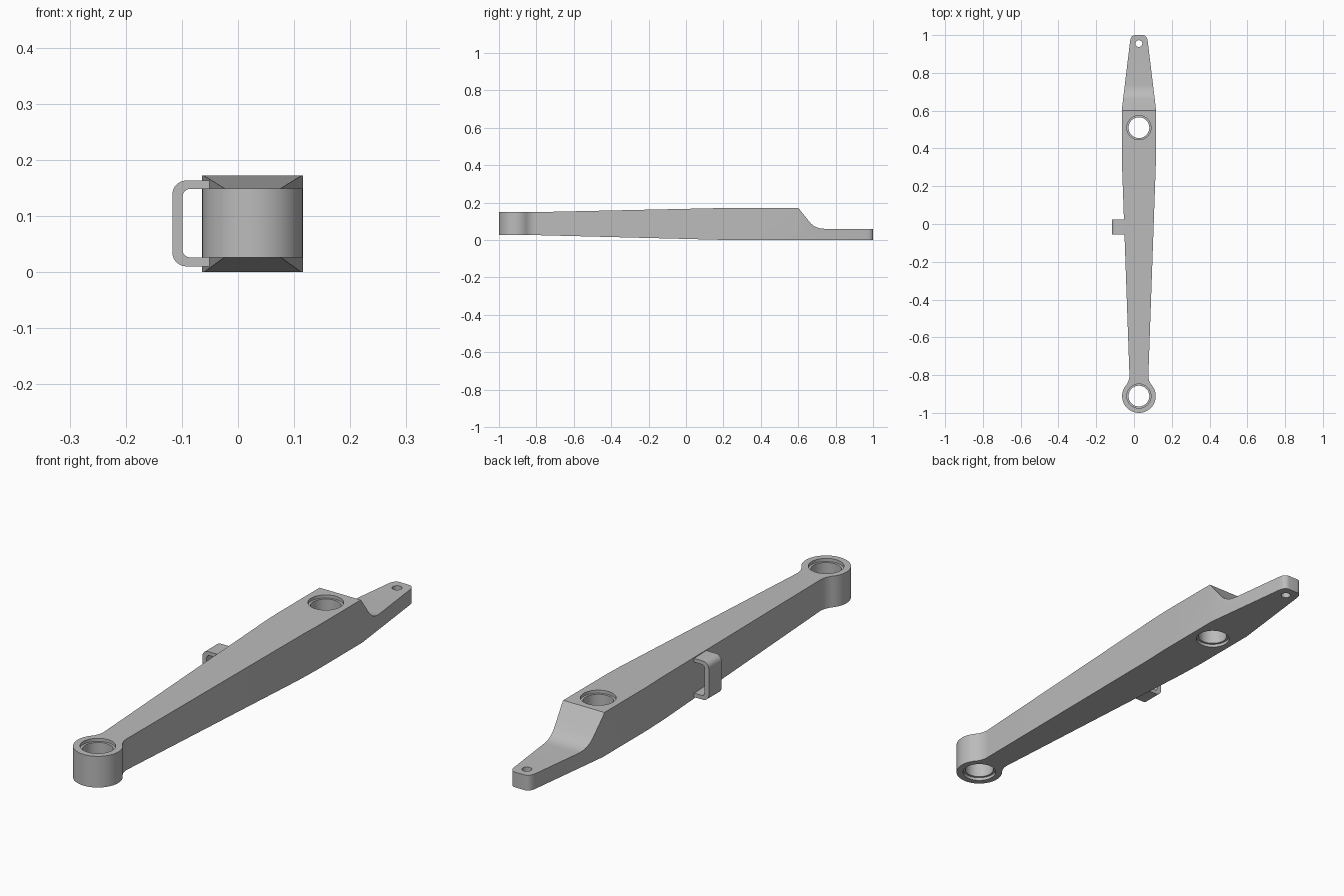
import bpy, bmesh
from math import sin, cos, pi, atan2, sqrt

cube = bpy.data.objects.get("Cube")
if cube:
    bpy.data.objects.remove(cube)

CX = 0.026          # centre line of the arm
RING_Y, RING_R = -0.911, 0.089
PIVOT_Y, TIP_Y = 0.51, 0.955

metal = bpy.data.materials.new("plain_grey")
metal.use_nodes = True
grey = (0.5, 0.5, 0.5, 1)
metal.diffuse_color = grey
metal.node_tree.nodes["Principled BSDF"].inputs["Base Color"].default_value = grey


def arc(x, y, r, a0, a1, n):
    return [(x + r * cos(a0 + (a1 - a0) * i / n),
             y + r * sin(a0 + (a1 - a0) * i / n)) for i in range(n + 1)]


def bend(a, b, c, n=8):
    """Rounded corner from a to c, pulled toward b."""
    pts = []
    for i in range(n + 1):
        t = i / n
        pts.append(tuple((1 - t) ** 2 * p + 2 * t * (1 - t) * q + t * t * r
                         for p, q, r in zip(a, b, c)))
    return pts


def prism(name, pts, place, lo, hi):
    """Extrude a closed outline; place(u, v, w) maps it into the model."""
    bm = bmesh.new()
    low = [bm.verts.new(place(u, v, lo)) for u, v in pts]
    high = [bm.verts.new(place(u, v, hi)) for u, v in pts]
    bm.faces.new(low)
    bm.faces.new(high)
    for i in range(len(pts)):
        j = (i + 1) % len(pts)
        bm.faces.new((low[i], low[j], high[j], high[i]))
    return finish(name, bm)


def lathe(name, y, profile, n=48):
    """Revolve (radius, z) points into a solid about a vertical axis."""
    bm = bmesh.new()
    rings = [[bm.verts.new((x, yy, z)) for x, yy in arc(CX, y, r, 0, 2 * pi, n)[:-1]]
             for r, z in profile]
    for a, b in zip(rings, rings[1:]):
        for i in range(n):
            j = (i + 1) % n
            bm.faces.new((a[i], a[j], b[j], b[i]))
    bm.faces.new(rings[0])
    bm.faces.new(rings[-1])
    return finish(name, bm)


def finish(name, bm):
    bmesh.ops.recalc_face_normals(bm, faces=bm.faces)
    mesh = bpy.data.meshes.new(name)
    bm.to_mesh(mesh)
    bm.free()
    mesh.materials.append(metal)
    ob = bpy.data.objects.new(name, mesh)
    bpy.context.collection.objects.link(ob)
    return ob


def select(ob):
    bpy.ops.object.select_all(action='DESELECT')
    ob.select_set(True)
    bpy.context.view_layer.objects.active = ob


def boolean(ob, tool, operation):
    mod = ob.modifiers.new("cut", 'BOOLEAN')
    mod.operation, mod.object, mod.solver = operation, tool, 'EXACT'
    select(ob)
    bpy.ops.object.modifier_apply(modifier=mod.name)
    bpy.data.objects.remove(tool)


# Half of the plan outline: ring, concave neck, widening arm, tapered tip
neck_r, neck_w = 0.08, 0.05
nx = neck_w + neck_r
ny = RING_Y + sqrt((RING_R + neck_r) ** 2 - nx ** 2)
touch = atan2(ny - RING_Y, nx)
half = arc(0, RING_Y, RING_R, -pi / 2, touch, 24)
half += arc(nx, ny, neck_r, pi + touch, pi, 8)[1:]
half += [(0.09, 0.33), (0.09, 0.61)]
half += bend((0.047, 0.965), (0.043, 1.0), (0.02, 1.0))
outline = half + [(-x, y) for x, y in reversed(half[1:])]
arm = prism("arm", outline, lambda u, v, w: (CX + u, v, w), -0.1, 0.3)

# Side profile: sloped top and belly, step down to the flat tongue
side = [(-1.1, 0.026), (-0.8, 0.026), (0.22, 0), (1.1, 0), (1.1, 0.06)]
side += bend((0.74, 0.06), (0.69, 0.06), (0.66, 0.097))
side += [(0.6, 0.172), (0.25, 0.172), (-0.8, 0.149), (-1.1, 0.149)]
boolean(arm, prism("side_cutter", side, lambda u, v, w: (w, u, v), -0.3, 0.3), 'INTERSECT')

# Bearing holes with a shallow wider lip at both ends, and the small tip hole
for y, lo, hi in ((RING_Y, 0.026, 0.149), (PIVOT_Y, 0, 0.172)):
    wide, bore, lip = 0.064, 0.055, 0.012
    boolean(arm, lathe("bore_cutter", y, [
        (wide, lo - 0.05), (wide, lo + lip), (bore, lo + lip),
        (bore, hi - lip), (wide, hi - lip), (wide, hi + 0.05)]), 'DIFFERENCE')
boolean(arm, lathe("tip_cutter", TIP_Y, [(0.018, -0.1), (0.018, 0.2)], 32), 'DIFFERENCE')


# Square-cornered guide loop on the right flank
def c_shape(x, lo, hi, r):
    return ([(-0.045, lo)] + arc(x + r, lo + r, r, 1.5 * pi, pi, 8)
            + arc(x + r, hi - r, r, pi, pi / 2, 8) + [(-0.045, hi)])


loop = c_shape(-0.117, 0.01, 0.163, 0.025) + c_shape(-0.099, 0.026, 0.148, 0.014)[::-1]
guide = prism("side_guide_loop", loop, lambda u, v, w: (u, w, v), -0.055, 0.025)

for ob in (arm, guide):
    select(ob)
    bpy.ops.object.shade_smooth_by_angle(angle=0.5)
